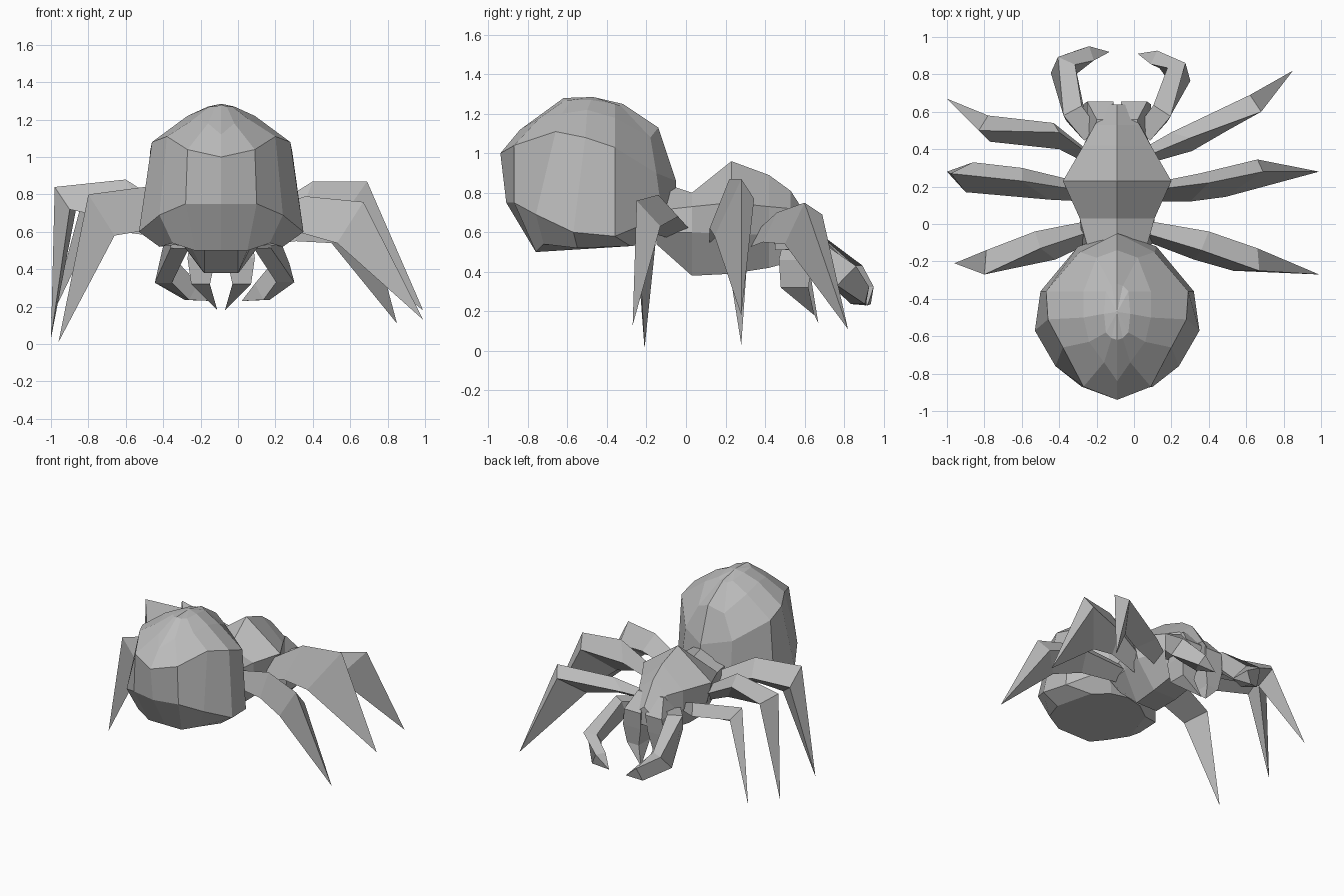
import bpy, bmesh
from mathutils import Vector

cube = bpy.data.objects.get("Cube")
if cube:
    bpy.data.objects.remove(cube, do_unlink=True)

GREY = (0.5, 0.5, 0.5, 1)
grey = bpy.data.materials.new("plain grey")
grey.use_nodes = True
grey.diffuse_color = GREY
grey.node_tree.nodes["Principled BSDF"].inputs["Base Color"].default_value = GREY

MID = -0.09  # x of the body's plane of symmetry


def loft(name, rings):
    """Skin closed rings of equal length; a one-point ring ends in a tip."""
    bm = bmesh.new()
    rows = [[bm.verts.new(p) for p in ring] for ring in rings]
    for a, b in zip(rows, rows[1:]):
        n = max(len(a), len(b))
        for i in range(n):
            j = (i + 1) % n
            if len(b) == 1:
                bm.faces.new((a[i], a[j], b[0]))
            else:
                bm.faces.new((a[i], a[j], b[j], b[i]))
    for row in (rows[0], rows[-1]):
        if len(row) > 2:
            bm.faces.new(row)
    bmesh.ops.recalc_face_normals(bm, faces=bm.faces)
    mesh = bpy.data.meshes.new(name)
    bm.to_mesh(mesh)
    bm.free()
    mesh.materials.append(grey)
    obj = bpy.data.objects.new(name, mesh)
    bpy.context.collection.objects.link(obj)
    return obj


def symmetric(half):
    """Close a half ring whose first and last points lie on the middle plane."""
    right = [(MID + x, y, z) for x, y, z in half]
    left = [(MID - x, y, z) for x, y, z in half[-2:0:-1]]
    return right + left


def feeler(name, path):
    """Four-sided limb along (position, half width, half height) stations."""
    pts = [Vector(p) for p, w, h in path]
    rings = []
    for i, (p, w, h) in enumerate(path[:-1]):
        ahead = (pts[i + 1] - pts[i]).normalized()
        behind = (pts[i] - pts[max(i - 1, 0)]).normalized()
        tangent = (ahead + behind).normalized()
        side = Vector((tangent.y, -tangent.x, 0)).normalized() * w
        up = side.cross(tangent).normalized() * h
        rings.append([pts[i] + side + up, pts[i] - side + up,
                      pts[i] - side - up, pts[i] + side - up])
    return loft(name, rings + [[pts[-1]]])


def leg(name, hip, thigh, knee, tip):
    """Three-sided leg: the hip repeats the thigh's triangle, made smaller."""
    thigh = [Vector(p) for p in thigh]
    centre = sum(thigh, Vector()) / 3
    root = [Vector(hip) + (p - centre) * 0.6 for p in thigh]
    return loft(name, [root, thigh, knee, [tip]])


# Abdomen: rings stacked from the belly to the crown, each from back to front
loft("abdomen", [symmetric(h) for h in (
    [(0, -.76, .5), (.14, -.76, .5), (.26, -.72, .54), (.33, -.55, .52),
     (.25, -.28, .53), (.13, -.2, .54), (0, -.18, .55)],
    [(0, -.91, .75), (.19, -.87, .75), (.33, -.76, .69), (.44, -.57, .6),
     (.41, -.36, .58), (.21, -.12, .68), (0, -.05, .7)],
    [(0, -.94, 1), (.18, -.87, 1.04), (.29, -.66, 1.11), (.37, -.51, 1.08),
     (.38, -.36, 1.03), (.2, -.15, .9), (0, -.05, .86)],
    [(0, -.84, 1.12), (.07, -.74, 1.18), (.15, -.63, 1.2), (.18, -.5, 1.22),
     (.18, -.36, 1.18), (.11, -.18, 1.08), (0, -.14, 1.13)],
    [(0, -.62, 1.28), (.03, -.61, 1.27), (.06, -.58, 1.27), (.07, -.48, 1.27),
     (.06, -.36, 1.25), (.03, -.33, 1.24), (0, -.32, 1.25)],
)] + [[(MID, -.47, 1.285)]])

# Head and thorax: sections from the waist to the brow
# (y, top, shoulder width and height, flank width and height, base width and height)
loft("thorax", [symmetric([(0, y, top), (sw, y, sz), (fw, y, fz),
                           (bw, y, low), (0, y, low)])
                for y, top, sw, sz, fw, fz, bw, low in (
    (-.15, .86, .15, .71, .18, .6, .09, .54),
    (.03, .8, .2, .73, .2, .6, .09, .38),
    (.23, .96, .29, .75, .25, .59, .1, .39),
    (.42, .89, .18, .73, .18, .59, .1, .42),
    (.53, .81, .12, .72, .13, .57, .1, .45),
    (.64, .64, .04, .61, .05, .54, .04, .5))])

# Jaws ending in fangs: (inner, outer, back, front, height) of each section
for side, label in ((1, "left"), (-1, "right")):
    rings = [[(MID + side * x, y, z) for x, y in
              ((inner, back), (outer, back), (outer, front), (inner, front))]
             for inner, outer, back, front, z in (
        (.03, .11, .45, .56, .71), (.02, .16, .5, .655, .59),
        (.03, .18, .47, .64, .46), (.06, .16, .48, .62, .32))]
    loft(label + "_jaw", rings + [[(MID + side * .02, .65, .18)]])

# Feelers that curl inward in front of the head
feeler("left_feeler", [
    ((.05, .48, .56), .05, .05), ((.14, .59, .57), .055, .06),
    ((.24, .8, .38), .05, .07), ((.13, .88, .28), .04, .05),
    ((.02, .91, .23), 0, 0)])
feeler("right_feeler", [
    ((-.23, .48, .56), .05, .05), ((-.32, .59, .57), .055, .06),
    ((-.38, .83, .38), .05, .07), ((-.25, .905, .28), .04, .05),
    ((-.13, .92, .23), 0, 0)])

# Legs: hip, thigh triangle, knee triangle (front, crest, underside), foot tip
leg("left_front_leg", (.06, .36, .57),
    ((.2, .49, .62), (.3, .46, .7), (.31, .39, .55)),
    ((.62, .69, .69), (.68, .6, .75), (.5, .5, .54)), (.85, .82, .11))
leg("left_middle_leg", (.05, .17, .59),
    ((.35, .27, .72), (.4, .22, .87), (.3, .12, .62)),
    ((.66, .345, .77), (.69, .28, .87), (.49, .145, .58)), (.99, .28, .18))
leg("left_rear_leg", (.03, -.03, .62),
    ((.4, -.04, .68), (.36, -.14, .79), (.32, -.19, .6)),
    ((.66, -.13, .63), (.67, -.25, .76), (.53, -.25, .54)), (.99, -.27, .13))
leg("right_front_leg", (-.24, .36, .57),
    ((-.43, .54, .62), (-.4, .49, .7), (-.4, .4, .57)),
    ((-.78, .58, .7), (-.83, .5, .78), (-.77, .44, .62)), (-1, .67, .14))
leg("right_middle_leg", (-.23, .17, .59),
    ((-.6, .3, .8), (-.6, .23, .88), (-.45, .13, .62)),
    ((-.86, .33, .75), (-.98, .27, .84), (-.9, .17, .72)), (-1, .28, .03))
leg("right_rear_leg", (-.21, -.03, .62),
    ((-.53, -.04, .72), (-.5, -.13, .84), (-.42, -.19, .62)),
    ((-.79, -.14, .68), (-.8, -.27, .8), (-.66, -.24, .58)), (-.96, -.21, .01))
